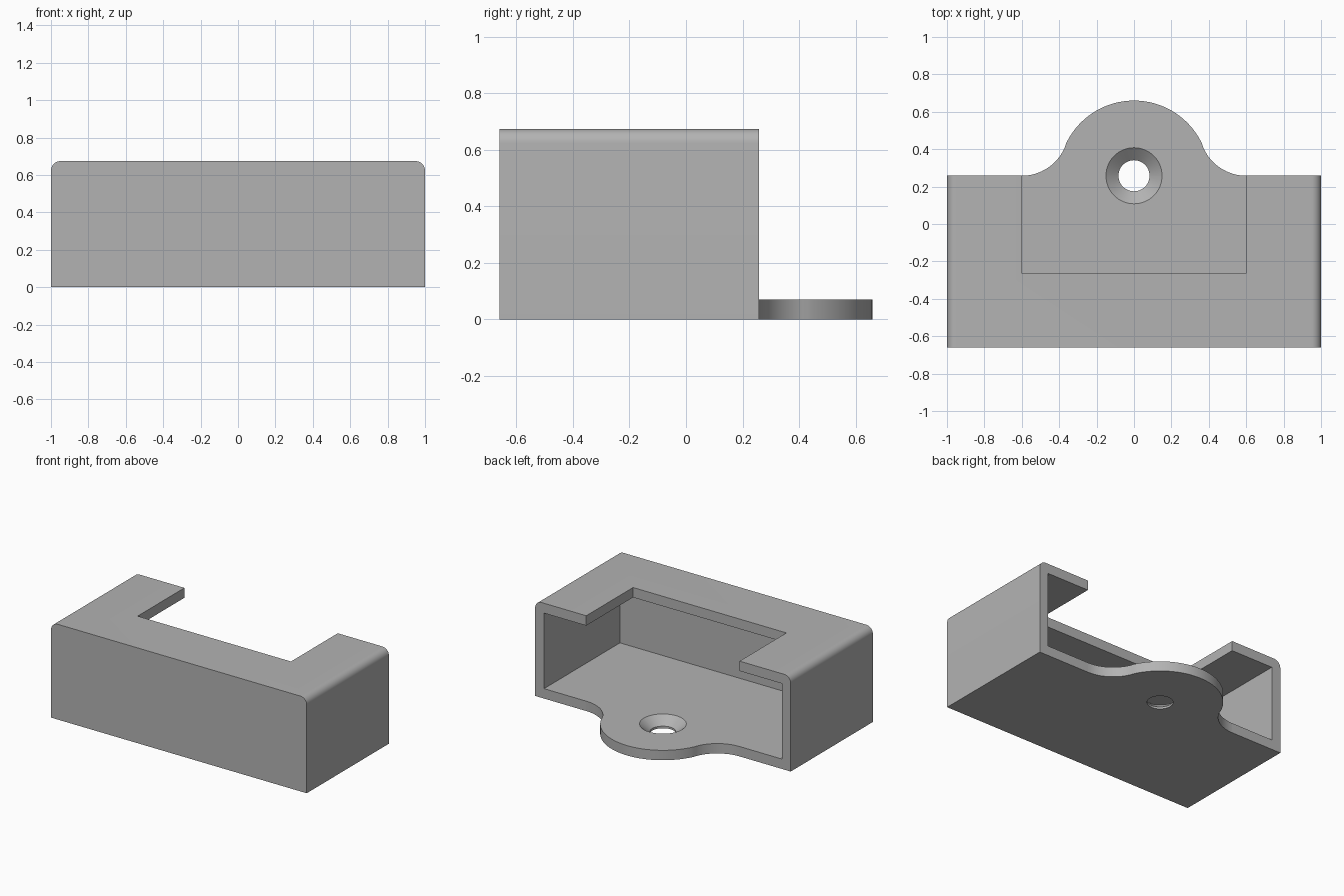
import bpy, bmesh
from math import sin, cos, pi, atan2
from mathutils import Vector

cube = bpy.data.objects.get("Cube")
if cube:
    bpy.data.objects.remove(cube, do_unlink=True)

WIDTH, HEIGHT, WALL = 1.0, 0.674, 0.07      # half width, height, wall thickness
FRONT, BACK = -0.66, 0.258
TAB_R, FILLET_R, TAB_X = 0.402, 0.25, 0.6

grey = bpy.data.materials.new("plain grey")
grey.use_nodes = True
colour = (0.45, 0.45, 0.45, 1)
grey.diffuse_color = colour
grey.node_tree.nodes["Principled BSDF"].inputs["Base Color"].default_value = colour


def arc(cx, cy, r, a, b, n):
    return [(cx + r * cos(a + (b - a) * i / n), cy + r * sin(a + (b - a) * i / n))
            for i in range(n + 1)]


def add_object(name, bm):
    bmesh.ops.recalc_face_normals(bm, faces=bm.faces)
    mesh = bpy.data.meshes.new(name)
    bm.to_mesh(mesh)
    bm.free()
    mesh.materials.append(grey)
    obj = bpy.data.objects.new(name, mesh)
    bpy.context.collection.objects.link(obj)
    return obj


def prism(name, points, offset):
    """Extrude a closed outline of 3D points along an offset."""
    bm = bmesh.new()
    face = bm.faces.new([bm.verts.new(p) for p in points])
    new = bmesh.ops.extrude_face_region(bm, geom=[face])["geom"]
    verts = [g for g in new if isinstance(g, bmesh.types.BMVert)]
    bmesh.ops.translate(bm, verts=verts, vec=Vector(offset))
    return add_object(name, bm)


def box(name, x, y0, y1, z0, z1):
    return prism(name, [(-x, y0, z0), (x, y0, z0), (x, y1, z0), (-x, y1, z0)],
                 (0, 0, z1 - z0))


def lathe(name, profile, centre, n=64):
    """Closed solid of revolution from (radius, z) points."""
    bm = bmesh.new()
    rings = [[bm.verts.new((r * cos(2 * pi * i / n), centre + r * sin(2 * pi * i / n), z))
              for i in range(n)] for r, z in profile]
    for a, b in zip(rings, rings[1:]):
        for i in range(n):
            j = (i + 1) % n
            bm.faces.new((a[i], a[j], b[j], b[i]))
    bm.faces.new(rings[0])
    bm.faces.new(rings[-1])
    return add_object(name, bm)


def combine(target, other, operation):
    mod = target.modifiers.new(operation.lower(), 'BOOLEAN')
    mod.object, mod.operation, mod.solver = other, operation, 'EXACT'
    bpy.context.view_layer.objects.active = target
    bpy.ops.object.modifier_apply(modifier=mod.name)
    bpy.data.objects.remove(other, do_unlink=True)


# Housing with rounded upper side edges
R = 0.05
section = ([(-WIDTH, 0), (WIDTH, 0)]
           + arc(WIDTH - R, HEIGHT - R, R, 0, pi / 2, 10)
           + arc(R - WIDTH, HEIGHT - R, R, pi / 2, pi, 10))
housing = prism("housing", [(x, FRONT, z) for x, z in section], (0, BACK - FRONT, 0))

# Cavity open at the back, and the notch in the roof
combine(housing, box("cavity_cutter", WIDTH - WALL, FRONT + WALL, BACK + 0.2,
                     WALL, HEIGHT - WALL), 'DIFFERENCE')
combine(housing, box("notch_cutter", TAB_X, -0.265, BACK + 0.2,
                     HEIGHT - 0.2, HEIGHT + 0.2), 'DIFFERENCE')

# Mounting tab: round end blended into the back edge with concave fillets
t = atan2(FILLET_R, TAB_X)
right = arc(TAB_X, BACK + FILLET_R, FILLET_R, -pi / 2, -pi + t, 16)
end = arc(0, BACK, TAB_R, t, pi - t, 48)[1:-1]
left = [(-x, y) for x, y in reversed(right)]
outline = right + end + left + [(-TAB_X, 0), (TAB_X, 0)]
tab = prism("mounting_tab", [(x, y, 0) for x, y in outline], (0, 0, WALL))
combine(housing, tab, 'UNION')

# Countersunk screw hole
hole = [(0.083, -0.1), (0.083, 0.015), (0.15, WALL), (0.15, WALL + 0.1)]
combine(housing, lathe("hole_cutter", hole, BACK), 'DIFFERENCE')

# Smooth the curved surfaces, keep the edges sharp
bpy.ops.object.select_all(action='DESELECT')
housing.select_set(True)
bpy.context.view_layer.objects.active = housing
bpy.ops.object.shade_smooth_by_angle(angle=pi / 6)
